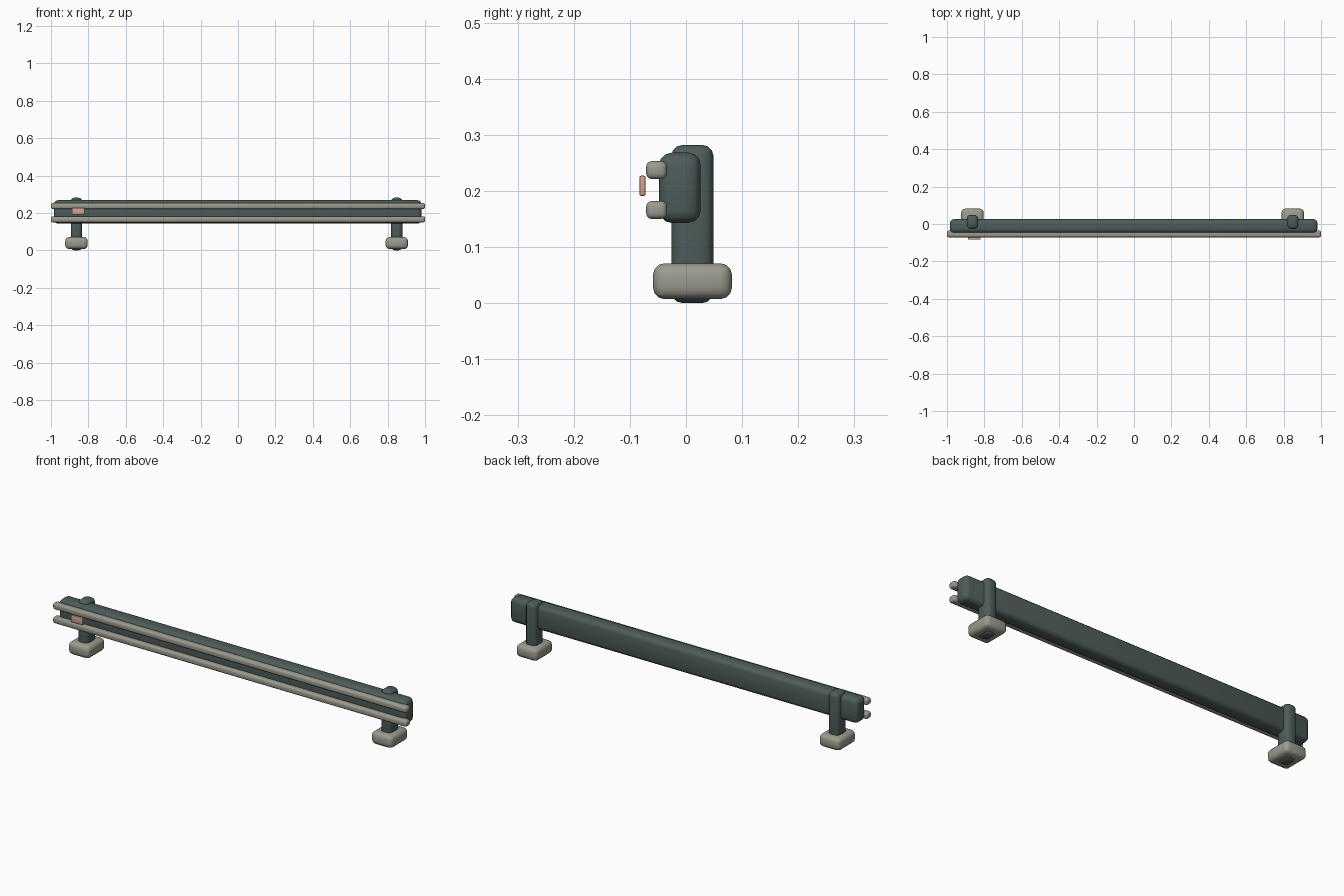
import bpy
from mathutils import Vector

cube = bpy.data.objects.get("Cube")
if cube:
    bpy.data.objects.remove(cube, do_unlink=True)


def make_material(name, rgb):
    mat = bpy.data.materials.new(name)
    mat.use_nodes = True
    mat.diffuse_color = (*rgb, 1)
    mat.node_tree.nodes["Principled BSDF"].inputs["Base Color"].default_value = (*rgb, 1)
    return mat


dark = make_material("dark green grey", (0.075, 0.108, 0.104))
stone = make_material("warm grey", (0.33, 0.325, 0.275))
pink = make_material("dusty pink", (0.64, 0.37, 0.28))


def rounded_box(name, low, high, radius, mat, segments=3):
    """Box between two corners with rounded, smoothly shaded edges."""
    low, high = Vector(low), Vector(high)
    bpy.ops.mesh.primitive_cube_add(size=1, location=(low + high) / 2)
    obj = bpy.context.object
    obj.name = name
    obj.scale = high - low
    bpy.ops.object.transform_apply(location=False, rotation=False, scale=True)
    obj.data.materials.append(mat)
    bevel = obj.modifiers.new("Rounded edges", "BEVEL")
    bevel.width = radius
    bevel.segments = segments
    bevel.limit_method = "NONE"
    bpy.ops.object.modifier_apply(modifier=bevel.name)
    bpy.ops.object.shade_smooth_by_angle()
    return obj


# Long beam
rounded_box("beam", (-0.985, -0.048, 0.143), (0.981, 0.026, 0.268), 0.022, dark)

# Two rails along the front of the beam
for name, z in (("lower_rail", 0.15), ("upper_rail", 0.221)):
    rounded_box(name, (-1, -0.071, z), (1, -0.034, z + 0.032), 0.01, stone)

# Small marker plate in front of the rails
rounded_box("marker_plate", (-0.888, -0.083, 0.191), (-0.82, -0.072, 0.227), 0.003, pink, 2)

# Posts and their feet
for side, x in (("right", -0.864), ("left", 0.849)):
    rounded_box(side + "_post", (x - 0.03, -0.026, 0), (x + 0.03, 0.049, 0.282), 0.02, dark)
    rounded_box(side + "_foot", (x - 0.06, -0.059, 0.007), (x + 0.06, 0.082, 0.071), 0.021, stone)
